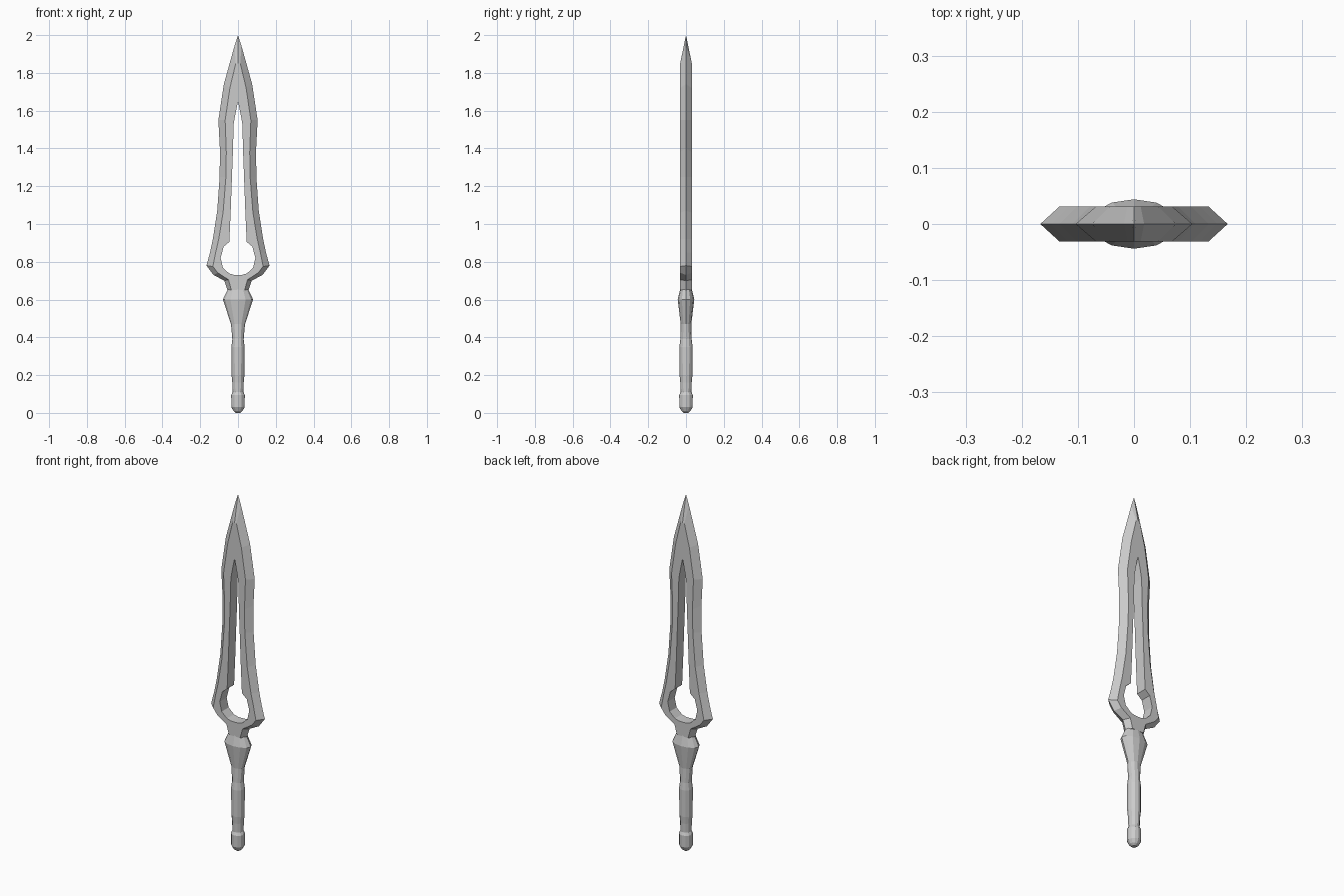
import bpy, bmesh, math

if "Cube" in bpy.data.objects:
    bpy.data.objects.remove(bpy.data.objects["Cube"])


def make_object(name, bm):
    mesh = bpy.data.meshes.new(name)
    bm.to_mesh(mesh)
    bm.free()
    obj = bpy.data.objects.new(name, mesh)
    bpy.context.collection.objects.link(obj)
    return obj


def lathe(name, rings, sides=12):
    """Stack of elliptical rings (z, half width x, half depth y), capped at both ends."""
    bm = bmesh.new()
    loops = []
    for z, rx, ry in rings:
        loops.append([bm.verts.new((rx * math.cos(2 * math.pi * i / sides),
                                    ry * math.sin(2 * math.pi * i / sides), z))
                      for i in range(sides)])
    for a, b in zip(loops, loops[1:]):
        for i in range(sides):
            j = (i + 1) % sides
            bm.faces.new((a[i], a[j], b[j], b[i]))
    bm.faces.new(loops[0][::-1])
    bm.faces.new(loops[-1])
    return make_object(name, bm)


# Blade: each station is cutting edge, bevel ridge and cutout rim as x, z pairs
HALF = 0.031
stations = [
    (0, 2.0, 0, 1.85, 0, 1.65),
    (.018, 1.945, .012, 1.85, .006, 1.62),
    (.075, 1.74, .043, 1.72, .015, 1.575),
    (.104, 1.55, .068, 1.55, .023, 1.53),
    (.096, 1.40, .062, 1.38, .027, 1.38),
    (.097, 1.25, .064, 1.25, .032, 1.25),
    (.110, 1.07, .079, 1.06, .039, 1.06),
    (.133, .92, .102, .92, .046, .905),
    (.148, .85, .118, .85, .076, .88),
    (.167, .78, .133, .775, .092, .82),
    (.130, .73, .107, .742, .080, .768),
    (.072, .70, .050, .705, .047, .738),
    (.056, .65, .035, .65, .022, .731),
    (0, .65, 0, .65, 0, .73),
]
bm = bmesh.new()
rows = []
for ex, ez, rx, rz, ix, iz in stations:
    rows.append([bm.verts.new(p) for p in ((ex, 0, ez), (rx, -HALF, rz),
                                           (ix, -HALF, iz), (ix, 0, iz))])
for a, b in zip(rows, rows[1:]):
    for k in range(3):
        bm.faces.new((a[k], a[k + 1], b[k + 1], b[k]))
blade = make_object("blade", bm)
mirror = blade.modifiers.new("mirror", 'MIRROR')
mirror.use_axis = (True, True, False)

# Flared collar joining blade and grip
lathe("collar", [(.47, .037, .028), (.60, .080, .044), (.655, .054, .031),
                 (.70, .060, .030)])

# Grip with a gentle swell
lathe("grip", [(.09, .028, .028), (.16, .030, .030), (.20, .034, .034),
               (.35, .035, .035), (.39, .030, .030), (.47, .037, .028)])

# Rounded pommel
lathe("pommel", [(0, .012, .012), (.01, .024, .024), (.03, .035, .035),
                 (.095, .036, .036), (.112, .028, .028)])
